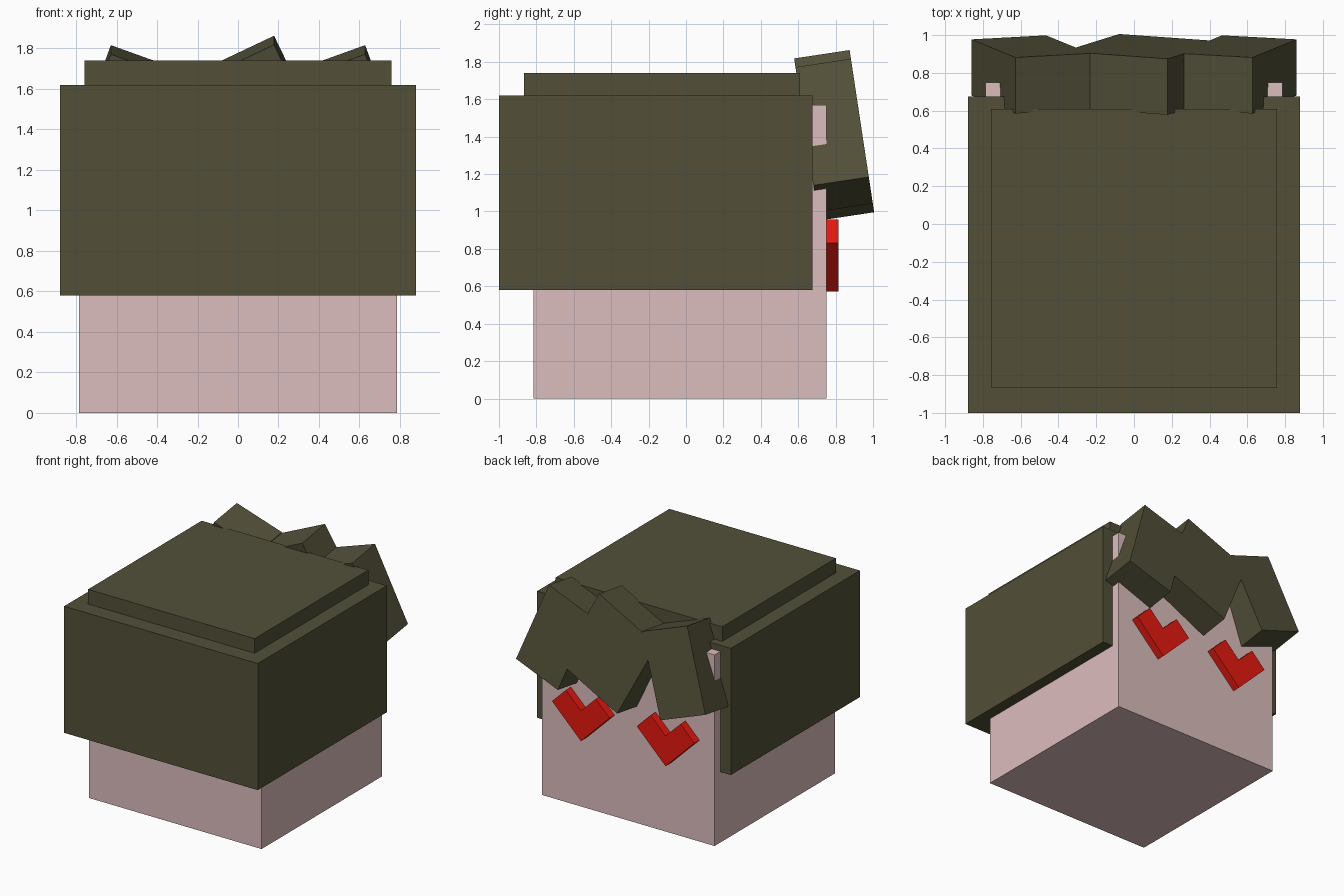
import bpy, bmesh
from math import radians
from mathutils import Matrix, Vector

if "Cube" in bpy.data.objects:
    bpy.data.objects.remove(bpy.data.objects["Cube"])


def material(name, rgb):
    m = bpy.data.materials.new(name)
    m.diffuse_color = (*rgb, 1)
    m.use_nodes = True
    m.node_tree.nodes["Principled BSDF"].inputs["Base Color"].default_value = m.diffuse_color
    return m


SKIN = material("skin", (0.72, 0.51, 0.51))
HAIR = material("hair", (0.085, 0.08, 0.04))
RED = material("eye_red", (0.8, 0.01, 0.005))


def add_object(name, bm, mat):
    bmesh.ops.recalc_face_normals(bm, faces=bm.faces)
    mesh = bpy.data.meshes.new(name)
    bm.to_mesh(mesh)
    bm.free()
    mesh.materials.append(mat)
    ob = bpy.data.objects.new(name, mesh)
    bpy.context.collection.objects.link(ob)
    return ob


def box(name, size, centre, mat, rot=Matrix.Identity(4)):
    bm = bmesh.new()
    bmesh.ops.create_cube(bm, size=1, matrix=Matrix.Diagonal((*size, 1)))
    ob = add_object(name, bm, mat)
    ob.matrix_world = Matrix.Translation(centre) @ rot
    return ob


def span_box(name, lo, hi, mat):
    lo, hi = Vector(lo), Vector(hi)
    return box(name, hi - lo, (lo + hi) / 2, mat)


# Head and the main hair blocks
span_box("head", (-0.785, -0.815, 0), (0.785, 0.75, 1.57), SKIN)
span_box("hair_main", (-0.88, -1.0, 0.58), (0.88, 0.675, 1.62), HAIR)
span_box("hair_top", (-0.757, -0.865, 1.5), (0.757, 0.61, 1.74), HAIR)


# Fringe locks, leaning outward at the bottom and fanned sideways
def lock(name, x, width, fan):
    rot = Matrix.Rotation(radians(8.6), 4, 'X') @ Matrix.Rotation(radians(fan), 4, 'Y')
    box(name, (width, 0.30, 0.68), (x, 0.792, 1.407), HAIR, rot)


lock("fringe_left", -0.547, 0.42, 20)
lock("fringe_middle", 0.05, 0.61, -25.6)
lock("fringe_right", 0.547, 0.42, -20)

# V-shaped eyes, extruded from the face
V = [(0, 0.573), (0.262, 0.832), (0.136, 0.957), (0, 0.823), (-0.136, 0.957), (-0.262, 0.832)]
for side, cx in (("left", -0.385), ("right", 0.385)):
    bm = bmesh.new()
    face = bm.faces.new([bm.verts.new((cx + x, 0.74, z)) for x, z in V])
    out = bmesh.ops.extrude_face_region(bm, geom=[face], use_keep_orig=True)
    moved = [v for v in out["geom"] if isinstance(v, bmesh.types.BMVert)]
    bmesh.ops.translate(bm, verts=moved, vec=(0, 0.075, 0))
    add_object("eye_" + side, bm, RED)
